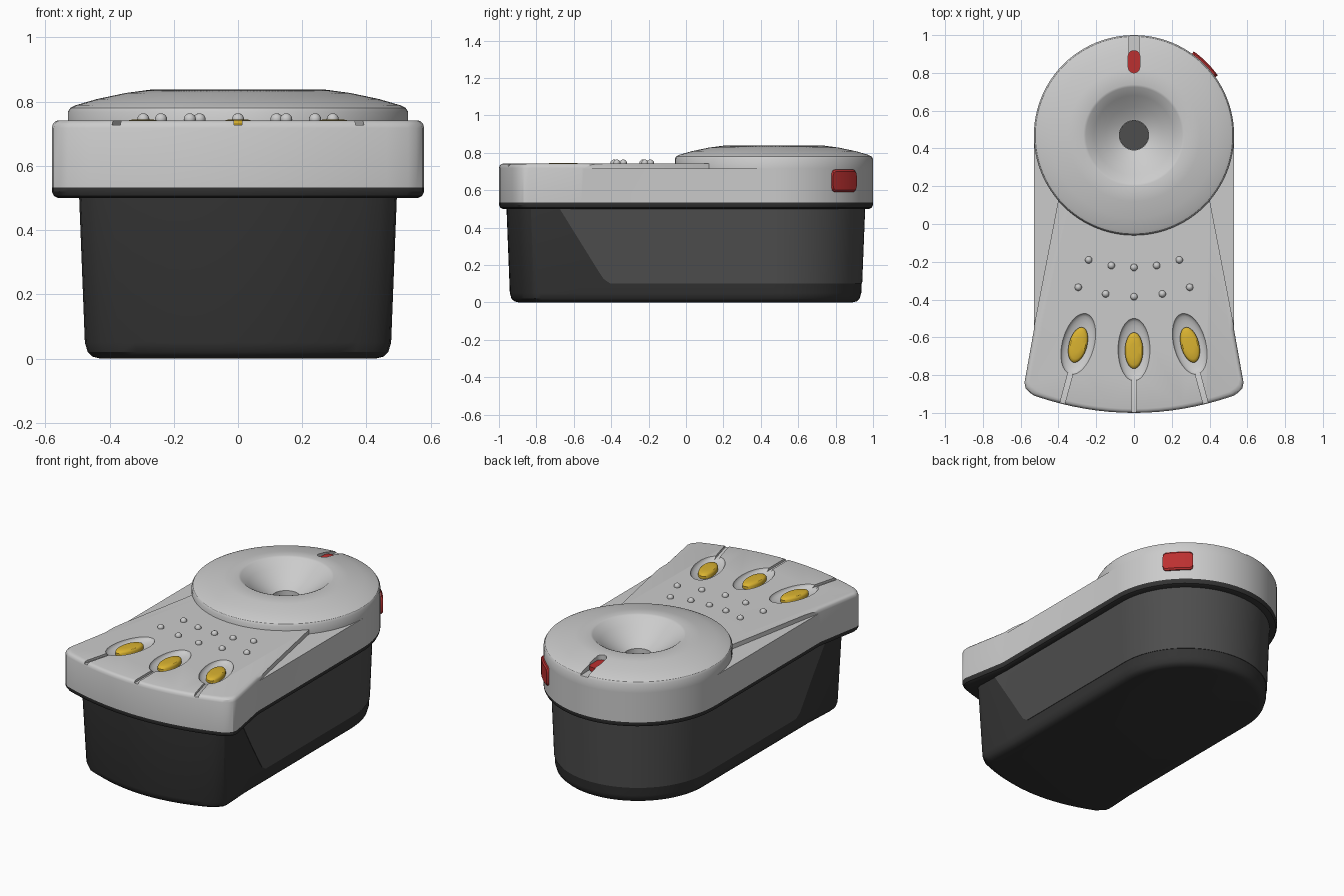
import bpy, bmesh
from math import sin, cos, pi, radians
from mathutils import Matrix, Vector

if "Cube" in bpy.data.objects:
    bpy.data.objects.remove(bpy.data.objects["Cube"])


def material(name, rgb):
    m = bpy.data.materials.new(name)
    m.diffuse_color = (*rgb, 1)
    m.use_nodes = True
    m.node_tree.nodes["Principled BSDF"].inputs["Base Color"].default_value = m.diffuse_color
    return m


BLACK = material("black", (0.034, 0.034, 0.034))
CHARCOAL = material("charcoal", (0.075, 0.075, 0.075))
RED = material("red", (0.5, 0.03, 0.03))
YELLOW = material("yellow", (0.7, 0.45, 0.03))


def loft(name, rings, mat=None, xf=Matrix()):
    """Skin a list of equal-length closed rings and cap both ends."""
    bm = bmesh.new()
    vs = [[bm.verts.new(xf @ Vector(p)) for p in ring] for ring in rings]
    n = len(vs[0])
    for a, b in zip(vs, vs[1:]):
        for i in range(n):
            j = (i + 1) % n
            bm.faces.new((a[i], a[j], b[j], b[i]))
    bm.faces.new(vs[0])
    bm.faces.new(vs[-1])
    bmesh.ops.recalc_face_normals(bm, faces=bm.faces)
    me = bpy.data.meshes.new(name)
    bm.to_mesh(me)
    bm.free()
    if mat:
        me.materials.append(mat)
    ob = bpy.data.objects.new(name, me)
    bpy.context.collection.objects.link(ob)
    return ob


def at_z(pts, z):
    return [(x, y, z) for x, y in pts]


def prism(name, pts, z0, z1, mat=None, xf=Matrix()):
    return loft(name, [at_z(pts, z0), at_z(pts, z1)], mat, xf)


def ellipse(rx, ry, n=32, cy=0):
    return [(rx * cos(2 * pi * i / n), cy + ry * sin(2 * pi * i / n)) for i in range(n)]


def box(x, y0, y1):
    return [(-x, y0), (x, y0), (x, y1), (-x, y1)]


def boolean(ob, cutter, op='DIFFERENCE'):
    mod = ob.modifiers.new("cut", 'BOOLEAN')
    mod.object, mod.operation, mod.solver = cutter, op, 'EXACT'
    bpy.context.view_layer.objects.active = ob
    bpy.ops.object.modifier_apply(modifier=mod.name)
    bpy.data.objects.remove(cutter)


def outline(r, xf, yf, d=0):
    """Plan shape: round back, straight sides, flared bowed front; inset by d."""
    r, xf, yf = r - d, xf - d, yf - d
    pts = [(r * cos(pi * i / 48), 0.47 + r * sin(pi * i / 48)) for i in range(49)]
    yk = -yf + 0.11
    side = [(-r, -0.56), (-xf, yk + 0.05), (-xf + 0.006, yk + 0.02), (-xf + 0.025, yk)]
    w = xf - 0.05
    front = [(w * t / 8, -yf + 0.11 * (w * t / 8 / xf) ** 2) for t in range(-8, 9)]
    return pts + side + front + [(-x, y) for x, y in reversed(side)]


def body(name, size, profile, mat=None):
    return loft(name, [at_z(outline(*size, d), z) for z, d in profile], mat)


# Black lower body with rounded bottom edge
BASE = (0.485, 0.495, 0.96)
body("base", BASE, [(0, 0.065), (0.006, 0.042), (0.02, 0.027), (0.05, 0.018), (0.51, 0)], BLACK)

# Side and back panel wrapping the lower body
panel = body("side_panel", (0.488, 0.498, 0.963), [(0.1, 0.016), (0.502, 0)], CHARCOAL)
prof = [(-0.675, 0.52), (-0.675, 0.5), (-0.47, 0.17), (-0.44, 0.125), (-0.39, 0.09), (1.2, 0.09), (1.2, 0.52)]
boolean(panel, loft("cutter", [[(x, y, z) for y, z in prof] for x in (-1, 1)]), 'INTERSECT')

# Black rim and grey upper shell
TOP = (0.53, 0.58, 1.0)
body("rim", TOP, [(0.5, 0.02), (0.506, 0.007), (0.52, 0), (0.533, 0)], BLACK)
shell = body("upper_shell", TOP, [(0.533, 0), (0.718, 0), (0.732, 0.004), (0.739, 0.011), (0.742, 0.022)])

# Lowered shoulders beside the deck and the seat for the dial
half = [(0.7, -0.56), (0.533, -0.56), (0.40, 0.13), (0.3, 0.3)]
boolean(shell, prism("cutter", half + [(-x, y) for x, y in reversed(half)] + [(-0.7, 1.2), (0.7, 1.2)], 0.715, 0.9))
boolean(shell, prism("cutter", ellipse(0.31, 0.31, 48, 0.47), 0.6, 0.9))

# Three yellow buttons in dished recesses with grooves to the front
for label, x, y, ang in (("left", -0.295, -0.635, -15), ("middle", 0, -0.665, 0), ("right", 0.295, -0.635, 15)):
    m = Matrix.Translation((x, y, 0)) @ Matrix.Rotation(radians(ang), 4, 'Z')
    dish = []
    for i in range(1, 14):
        t = pi * i / 14
        dish.append(at_z(ellipse(0.085 * sin(t), 0.166 * sin(t)), 0.743 - 0.035 * cos(t)))
    boolean(shell, loft("cutter", dish, None, m))
    boolean(shell, prism("cutter", box(0.013, -0.5, -0.145), 0.728, 0.8, None, m))
    b = m @ Matrix.Translation((0, -0.005, 0))
    loft(label + "_button", [at_z(ellipse(0.048 * s, 0.096 * s), z) for s, z in
                             ((1, 0.69), (1, 0.73), (0.93, 0.738), (0.8, 0.743), (0.4, 0.745))], YELLOW, b)

# Raised dots on the deck
dots = [(0, -0.23), (0, -0.385)]
for x, y in ((0.24, -0.19), (0.12, -0.22), (0.295, -0.335), (0.15, -0.37)):
    dots += [(x, y), (-x, y)]
for x, y in dots:
    rings = [at_z(ellipse(0.019 * cos(t), 0.019 * cos(t), 16), 0.745 + 0.019 * sin(t))
             for t in (-0.5, 0, 0.35, 0.7, 1.05, 1.4)]
    loft("deck_dot", rings, None, Matrix.Translation((x, y, 0)))

# Round dial with conical bowl and centre hole
lathe = [(0.078, 0.66), (0.078, 0.708), (0.086, 0.711), (0.15, 0.751), (0.21, 0.796), (0.255, 0.833), (0.268, 0.838),
         (0.35, 0.827), (0.44, 0.808), (0.505, 0.789), (0.522, 0.781), (0.53, 0.768), (0.53, 0.715), (0.3, 0.715),
         (0.3, 0.62)]
dial = loft("dial", [at_z(ellipse(r, r, 96, 0.47), z) for r, z in lathe])
prism("hole_floor", ellipse(0.0775, 0.0775, 48, 0.47), 0.655, 0.672, CHARCOAL)

# Red pointer in a slot at the back of the dial
slot = [(0.031 * cos(pi * i / 10), 0.889 + 0.031 * sin(pi * i / 10)) for i in range(11)]
slot += [(-x, 1.72 - y) for x, y in slot]
boolean(dial, prism("cutter", slot, 0.785, 0.9))
boolean(dial, prism("cutter", box(0.026, 0.88, 1.1), 0.772, 0.9))
prism("pointer", slot, 0.76, 0.798, RED)

# Red side button curved around the back right
sections = []
for t, h in ((-1, 0.035), (-0.95, 0.05), (-0.85, 0.058), (-0.7, 0.06), (-0.35, 0.06), (0, 0.06),
             (0.35, 0.06), (0.7, 0.06), (0.85, 0.058), (0.95, 0.05), (1, 0.035)):
    a = radians(45 + 9.5 * t)
    rz = [(0.51, -h), (0.538, -h), (0.545, -h + 0.01), (0.545, h - 0.01), (0.538, h), (0.51, h)]
    sections.append([(r * cos(a), 0.47 + r * sin(a), 0.65 + z) for r, z in rz])
loft("side_button", sections, RED)

# Smooth shading with sharp edges kept
for ob in bpy.data.objects:
    ob.select_set(True)
bpy.context.view_layer.objects.active = shell
bpy.ops.object.shade_smooth_by_angle(angle=radians(32))
